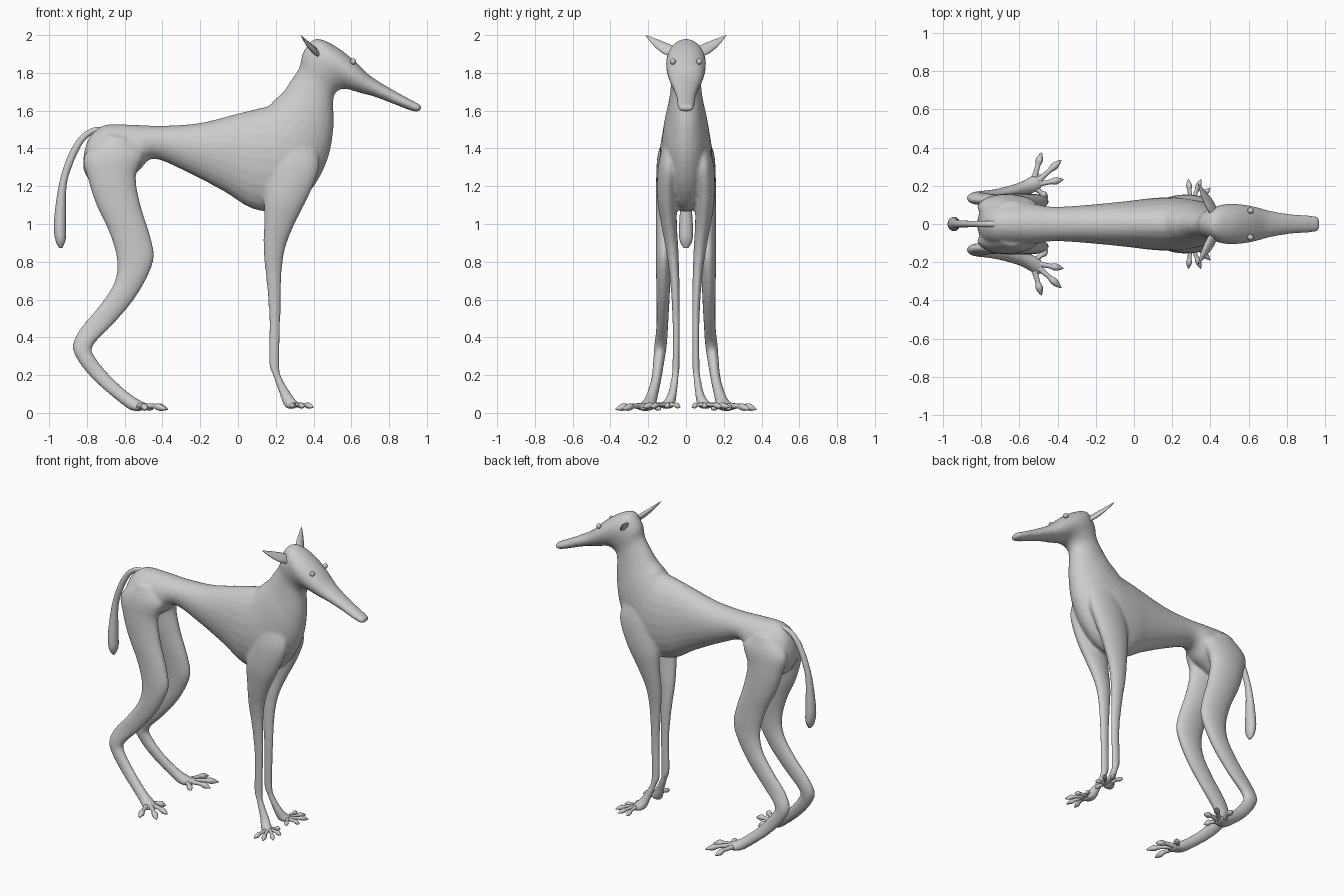
import bpy, bmesh, math
from mathutils import Vector as V


def crom(a, b, c, d, t):
    return 0.5 * (2*b + (c-a)*t + (2*a-5*b+4*c-d)*t*t + (3*b-a-3*c+d)*t**3)


def loft(name, secs, sides=24, steps=5):
    """Skin through ellipses given as (centre, half axis u, half axis v)."""
    bm = bmesh.new()
    rings, n = [], len(secs)
    for i in range(n - 1):
        q = [secs[max(i-1, 0)], secs[i], secs[i+1], secs[min(i+2, n-1)]]
        for k in range(steps + (i == n - 2)):
            c, u, v = (crom(*[s[j] for s in q], k / steps) for j in range(3))
            rings.append([bm.verts.new(c + u*math.cos(a) + v*math.sin(a))
                          for a in (2*math.pi*m/sides for m in range(sides))])
    for r, s in zip(rings, rings[1:]):
        for m in range(sides):
            bm.faces.new((r[m], r[m-1], s[m-1], s[m]))
    bm.faces.new(rings[0])
    bm.faces.new(rings[-1])
    bmesh.ops.recalc_face_normals(bm, faces=bm.faces)
    me = bpy.data.meshes.new(name)
    bm.to_mesh(me)
    bm.free()
    me.shade_smooth()
    ob = bpy.data.objects.new(name, me)
    bpy.context.collection.objects.link(ob)
    return ob


def side_loft(name, rows, s=1):
    """Rows read off the side outline: x1, z1, x2, z2, half width, y."""
    secs = []
    for x1, z1, x2, z2, w, y in rows:
        a, b = V((x1, s*y, z1)), V((x2, s*y, z2))
        secs.append(((a+b)/2, (a-b)/2, V((0, w, 0))))
    return loft(name, secs)


def spike(name, a, b, radii, side, flat=1.0, sag=0.0):
    """Tapered rod from a to b with a radius profile."""
    a, b = V(a), V(b)
    d = (b-a).normalized()
    u = d.cross(V(side)).normalized()
    v = d.cross(u)
    n = len(radii) - 1
    secs = [(a.lerp(b, i/n) + V((0, 0, sag*math.sin(math.pi*i/n))), u*r, v*r*flat)
            for i, r in enumerate(radii)]
    return loft(name, secs, 12, 4)


# Torso, neck and head in one sweep
body = side_loft("body", [
    (-.815, 1.38, -.82, 1.30, .03, 0), (-.78, 1.47, -.80, 1.25, .085, 0),
    (-.70, 1.525, -.72, 1.18, .12, 0), (-.55, 1.525, -.54, 1.27, .11, 0),
    (-.40, 1.52, -.45, 1.345, .09, 0), (-.20, 1.535, -.28, 1.28, .10, 0),
    (0, 1.585, -.07, 1.17, .12, 0), (.10, 1.61, .08, 1.08, .135, 0),
    (.16, 1.625, .25, 1.07, .14, 0), (.195, 1.66, .38, 1.17, .13, 0),
    (.24, 1.70, .47, 1.33, .115, 0), (.28, 1.76, .505, 1.50, .092, 0),
    (.325, 1.83, .505, 1.66, .08, 0), (.345, 1.91, .53, 1.705, .09, 0),
    (.41, 1.98, .57, 1.715, .105, 0), (.51, 1.945, .61, 1.705, .103, 0),
    (.61, 1.87, .66, 1.69, .09, 0), (.70, 1.785, .72, 1.675, .07, 0),
    (.82, 1.71, .80, 1.645, .053, 0), (.93, 1.65, .91, 1.602, .045, 0),
    (.965, 1.63, .95, 1.595, .04, 0), (.972, 1.615, .968, 1.603, .02, 0)])

hind = [
    (-.70, 1.47, -.58, 1.46, .045, .07), (-.815, 1.36, -.50, 1.37, .065, .085),
    (-.795, 1.24, -.54, 1.25, .06, .098), (-.75, 1.10, -.515, 1.10, .055, .105),
    (-.68, .95, -.465, .94, .047, .112), (-.64, .80, -.445, .83, .042, .117),
    (-.66, .68, -.475, .73, .038, .12), (-.74, .56, -.55, .60, .034, .122),
    (-.84, .44, -.66, .47, .031, .126), (-.875, .35, -.765, .36, .033, .135),
    (-.84, .265, -.76, .30, .03, .143), (-.75, .16, -.67, .19, .027, .158),
    (-.62, .05, -.57, .10, .033, .185), (-.56, .012, -.51, .062, .045, .205),
    (-.50, .012, -.475, .045, .045, .225)]
front = [
    (.22, 1.47, .40, 1.44, .035, .075), (.17, 1.33, .43, 1.30, .055, .092),
    (.14, 1.15, .37, 1.14, .053, .10), (.137, 1.0, .30, 1.0, .042, .09),
    (.135, .85, .25, .87, .033, .073), (.15, .70, .23, .72, .025, .06),
    (.165, .50, .225, .50, .02, .052), (.163, .27, .22, .25, .019, .053),
    (.185, .20, .235, .18, .02, .058), (.22, .10, .28, .105, .024, .072),
    (.25, .03, .305, .07, .035, .092), (.30, .02, .325, .05, .04, .108)]
tail = side_loft("tail", [
    (-.72, 1.515, -.72, 1.49, .016, 0), (-.78, 1.505, -.77, 1.475, .016, 0),
    (-.845, 1.455, -.82, 1.43, .016, 0), (-.905, 1.35, -.87, 1.33, .018, 0),
    (-.95, 1.20, -.908, 1.20, .022, 0), (-.975, 1.0, -.91, 1.0, .036, 0),
    (-.965, .91, -.912, .92, .034, 0), (-.945, .872, -.93, .872, .012, 0)])

hind_toes = [(-.484, .374), (-.38, .335), (-.37, .233), (-.45, .135)]
front_toes = [(.285, .234), (.35, .234), (.40, .19), (.395, .10), (.34, .03)]
toe_profile = (.018, .014, .013, .013, .019, .014, .002)
skin = [body]
for s, side in ((1, "left"), (-1, "right")):
    # Legs that blend into the body
    skin += [side_loft("hind_leg", hind, s), side_loft("front_leg", front, s)]
    # Toes with pointed claws
    for i, (x, y) in enumerate(hind_toes):
        root = (-.50 - .02*(i in (0, 3)), s*(.245 - .018*i), .035)
        spike(f"hind_toe_{side}_{i}", root, (x, s*y, .019), toe_profile, (0, 0, 1), sag=.008)
    for i, (x, y) in enumerate(front_toes):
        root = (.295 + .01*min(i, 2), s*(.125 - .01*i), .042)
        spike(f"front_toe_{side}_{i}", root, (x, s*y, .03), [r*.8 for r in toe_profile],
              (0, 0, 1), sag=.006)
    # Ears and eyes
    spike(f"ear_{side}", (.42, s*.06, 1.905), (.333, s*.212, 1.998),
          (.03, .034, .028, .017, .002), (1, 0, .6), .45, -.006)
    bpy.ops.mesh.primitive_uv_sphere_add(segments=16, ring_count=10, radius=.016,
                                         location=(.61, s*.07, 1.86))
    eye = bpy.context.object
    eye.name = f"eye_{side}"
    eye.data.shade_smooth()

# Fuse body and legs into one smooth skin
bpy.ops.object.select_all(action='DESELECT')
for ob in skin:
    ob.select_set(True)
bpy.context.view_layer.objects.active = body
bpy.ops.object.join()
rm = body.modifiers.new("fuse", 'REMESH')
rm.mode, rm.voxel_size, rm.use_smooth_shade = 'VOXEL', .009, True
sm = body.modifiers.new("soften", 'SMOOTH')
sm.factor, sm.iterations = .5, 8
